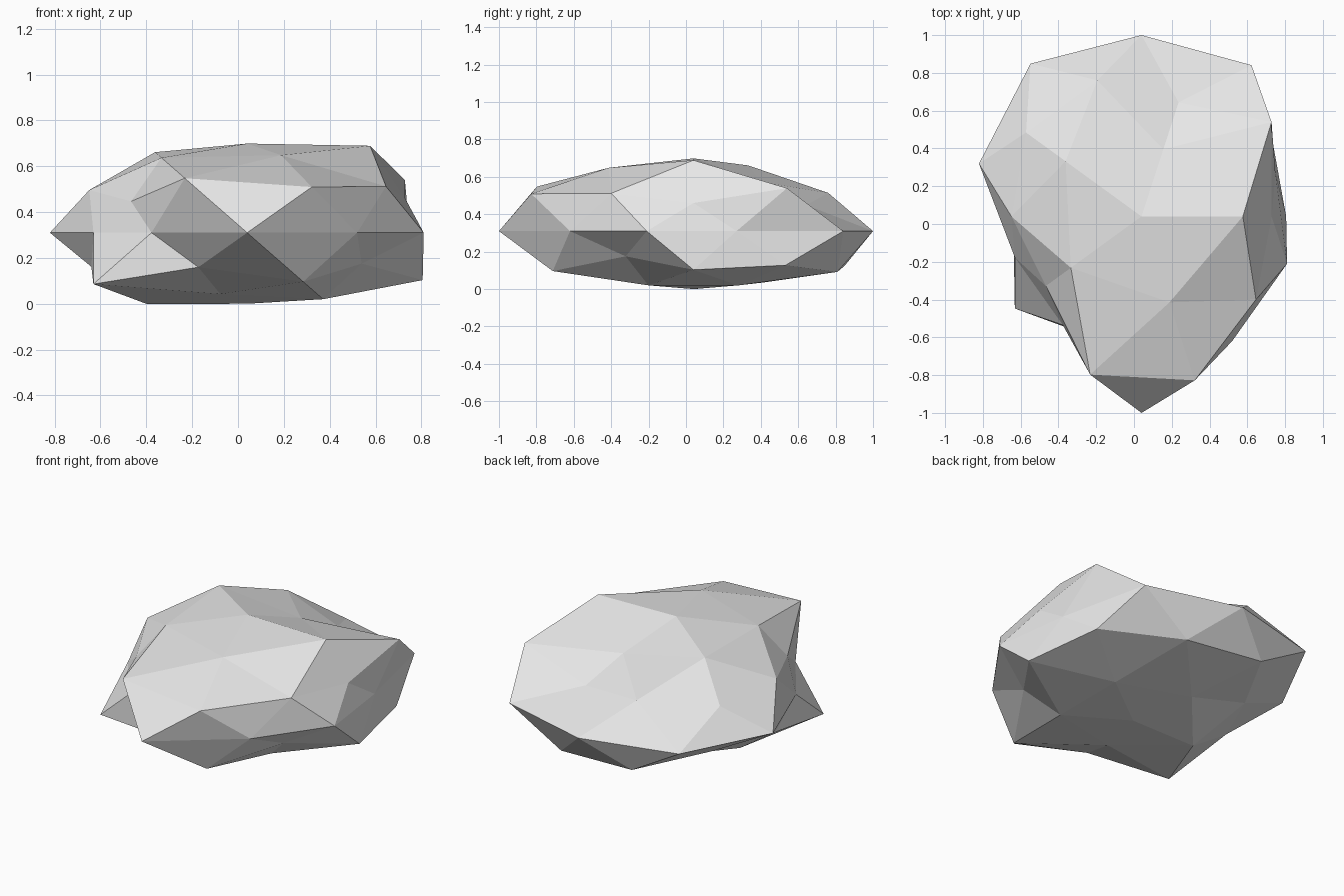
import bpy
import bmesh
import math
from mathutils import Vector

cube = bpy.data.objects.get("Cube")
if cube:
    bpy.data.objects.remove(cube, do_unlink=True)

# Stone colour
stone = bpy.data.materials.new("pale_grey_stone")
stone.use_nodes = True
grey = (0.8, 0.8, 0.8, 1)
stone.diffuse_color = grey
stone.node_tree.nodes["Principled BSDF"].inputs["Base Color"].default_value = grey

CENTRE = Vector((0.04, 0.04, 0.31))
FLATTEN = 0.437

# Bumpiness per latitude ring: rounded height -> (first angle, radii going round)
RINGS = {
    1.0: (0, [0.89]),
    0.9: (0, [1.02, 0.71, 0.945, 0.88, 0.91]),
    0.5: (36, [1.0, 0.89, 0.81, 1.035, 0.88]),
    0.4: (0, [0.77, 0.71, 0.845, 0.7, 1.02]),
    0.0: (18, [0.745, 0.99, 0.96, 1.0, 0.905, 0.705, 0.71, 1.04, 0.816, 0.81]),
    -0.4: (36, [0.935, 0.95, 0.76, 0.77, 0.69]),
    -0.5: (0, [0.9, 0.95, 0.74, 0.975, 0.93]),
    -0.9: (36, [0.78, 0.74, 0.835, 0.72, 0.78]),
    -1.0: (0, [0.709]),
}


def radius_for(direction):
    start, radii = RINGS[round(direction.z, 1)]
    angle = math.degrees(math.atan2(direction.y, direction.x)) - start
    return radii[round(angle * len(radii) / 360) % len(radii)]


# Faceted boulder: an icosphere pushed in and out, then flattened
bm = bmesh.new()
bmesh.ops.create_icosphere(bm, subdivisions=2, radius=1)
for v in bm.verts:
    p = v.co.normalized()
    p *= radius_for(p)
    p.z *= FLATTEN
    v.co = CENTRE + p
bmesh.ops.recalc_face_normals(bm, faces=bm.faces)

mesh = bpy.data.meshes.new("boulder")
bm.to_mesh(mesh)
bm.free()
mesh.materials.append(stone)
boulder = bpy.data.objects.new("boulder", mesh)
bpy.context.collection.objects.link(boulder)
